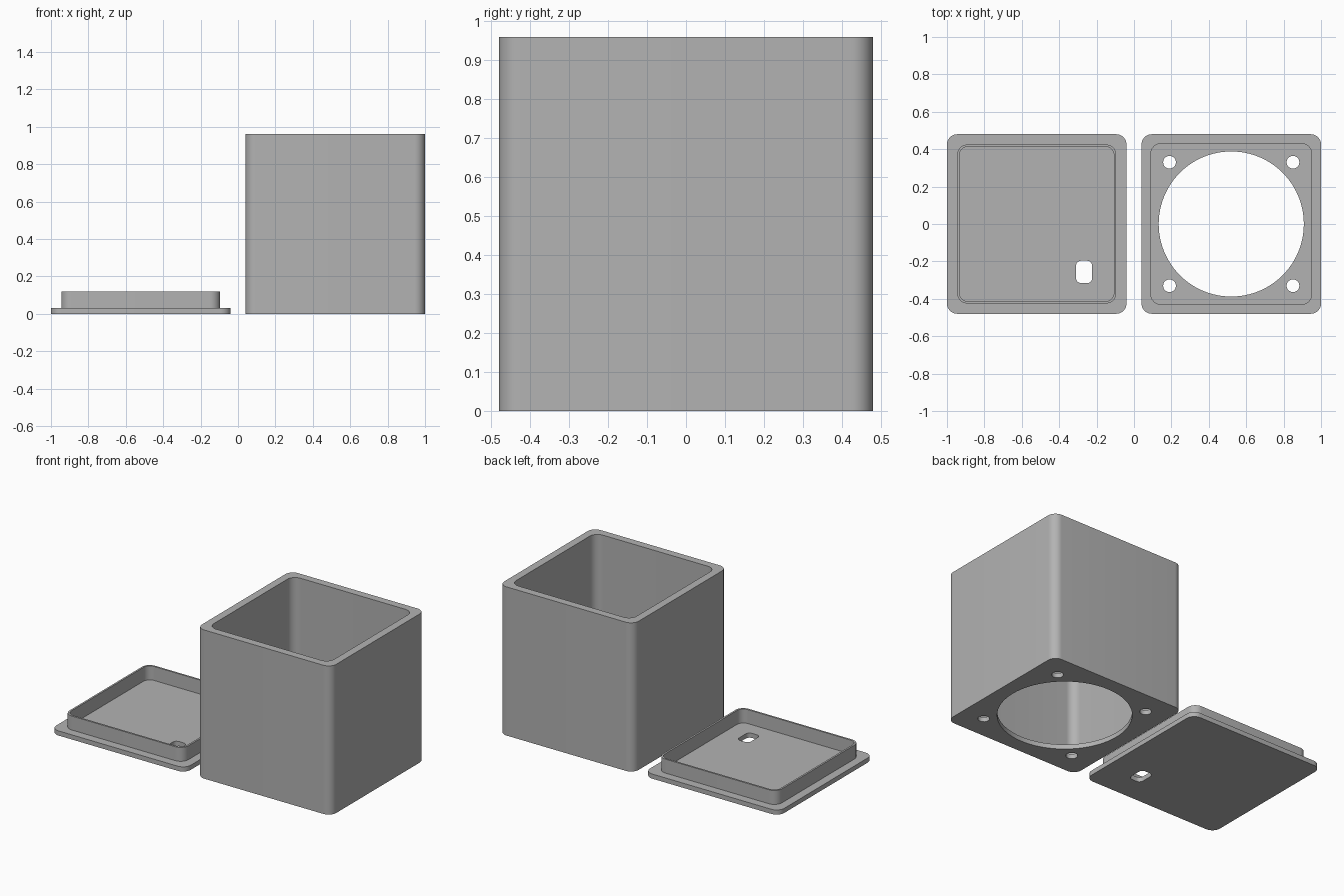
import bpy
import bmesh
import math

cube = bpy.data.objects.get("Cube")
if cube:
    bpy.data.objects.remove(cube, do_unlink=True)

BOX_X, LID_X = 0.52, -0.52
SIZE, HEIGHT, FLOOR = 0.96, 0.96, 0.03

grey = bpy.data.materials.new("plain grey")
grey.use_nodes = True
colour = (0.45, 0.45, 0.45, 1)
grey.diffuse_color = colour
grey.node_tree.nodes["Principled BSDF"].inputs["Base Color"].default_value = colour


def prism(name, x, y, width, depth, radius, z0, z1, steps=10):
    """Upright prism with a rounded rectangle outline."""
    bm = bmesh.new()
    outline = []
    for i, (sx, sy) in enumerate(((1, 1), (-1, 1), (-1, -1), (1, -1))):
        for k in range(steps + 1):
            a = (i + k / steps) * math.pi / 2
            outline.append(bm.verts.new((
                x + sx * (width / 2 - radius) + radius * math.cos(a),
                y + sy * (depth / 2 - radius) + radius * math.sin(a), z0)))
    bmesh.ops.remove_doubles(bm, verts=outline, dist=1e-5)
    base = bmesh.ops.contextual_create(bm, geom=bm.edges[:] or bm.verts[:])["faces"]
    if not base:
        base = [bm.faces.new(bm.verts[:])]
    top = bmesh.ops.extrude_face_region(bm, geom=base, use_keep_orig=True)
    moved = [g for g in top["geom"] if isinstance(g, bmesh.types.BMVert)]
    bmesh.ops.translate(bm, verts=moved, vec=(0, 0, z1 - z0))
    bmesh.ops.recalc_face_normals(bm, faces=bm.faces[:])
    mesh = bpy.data.meshes.new(name)
    bm.to_mesh(mesh)
    bm.free()
    mesh.materials.append(grey)
    obj = bpy.data.objects.new(name, mesh)
    bpy.context.collection.objects.link(obj)
    return obj


def cylinder(name, x, y, radius, z0, z1, steps):
    return prism(name, x, y, 2 * radius, 2 * radius, radius, z0, z1, steps)


def combine(target, tool, operation="DIFFERENCE"):
    """Apply a boolean and discard the tool."""
    mod = target.modifiers.new("cut", "BOOLEAN")
    mod.object, mod.operation, mod.solver = tool, operation, "EXACT"
    bpy.context.view_layer.update()
    graph = bpy.context.evaluated_depsgraph_get()
    mesh = bpy.data.meshes.new_from_object(target.evaluated_get(graph))
    target.modifiers.clear()
    target.data = mesh
    bpy.data.objects.remove(tool, do_unlink=True)


# Open box with a round opening and four screw holes in its floor
box = prism("box", BOX_X, 0, SIZE, SIZE, 0.055, 0, HEIGHT)
combine(box, prism("cavity", BOX_X, 0, 0.86, 0.86, 0.055, FLOOR, HEIGHT + 0.1))
combine(box, cylinder("opening", BOX_X, 0, 0.388, -0.1, 0.1, 24))
for sx in (-1, 1):
    for sy in (-1, 1):
        combine(box, cylinder("screw_hole", BOX_X + sx * 0.33, sy * 0.33,
                              0.034, -0.1, 0.1, 8))

# Lid with a thin raised lip and a small slot
lid = prism("lid", LID_X, 0, SIZE, SIZE, 0.055, 0, FLOOR)
combine(lid, prism("lip", LID_X, 0, 0.85, 0.85, 0.055, FLOOR / 2, 0.12), "UNION")
combine(lid, prism("lip_cavity", LID_X, 0, 0.826, 0.826, 0.045, FLOOR, 0.2))
combine(lid, prism("slot", -0.267, -0.256, 0.086, 0.12, 0.027, -0.1, 0.1, 6))

# Smooth rounded corners, crisp rims
for obj in (box, lid):
    bpy.ops.object.select_all(action="DESELECT")
    obj.select_set(True)
    bpy.context.view_layer.objects.active = obj
    bpy.ops.object.shade_smooth_by_angle(angle=math.radians(30))
